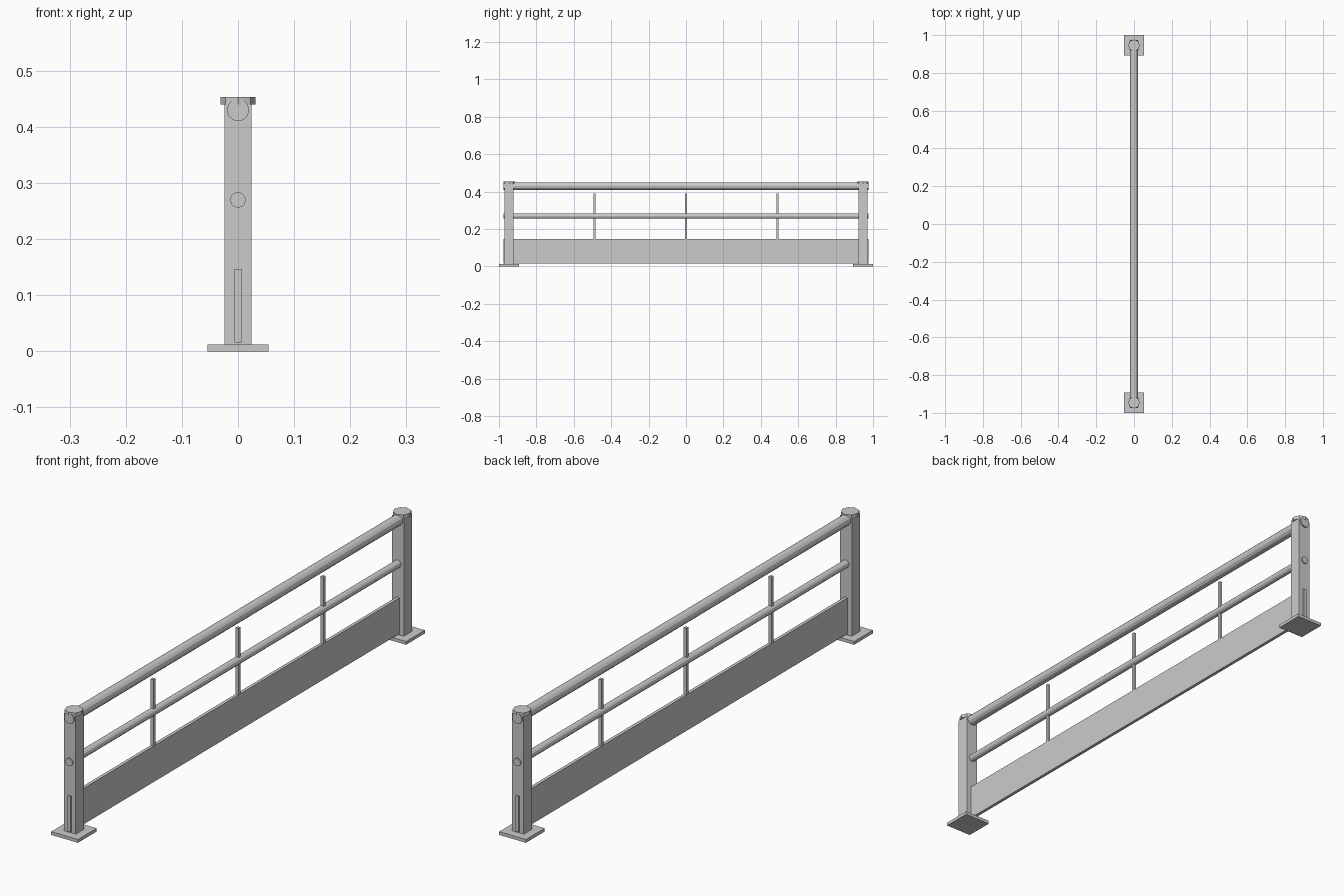
import bpy
import bmesh
from math import pi
from mathutils import Matrix

if "Cube" in bpy.data.objects:
    bpy.data.objects.remove(bpy.data.objects["Cube"], do_unlink=True)

GREY = (0.6, 0.6, 0.6, 1)
steel = bpy.data.materials.new("light grey steel")
steel.use_nodes = True
steel.diffuse_color = GREY
steel.node_tree.nodes["Principled BSDF"].inputs["Base Color"].default_value = GREY

POST_Y = 0.946
RAIL_HALF = 0.975


def finish(name, bm):
    mesh = bpy.data.meshes.new(name)
    bm.to_mesh(mesh)
    bm.free()
    mesh.materials.append(steel)
    obj = bpy.data.objects.new(name, mesh)
    bpy.context.collection.objects.link(obj)
    return obj


def box(name, half_x, half_y, z0, z1, y=0):
    bm = bmesh.new()
    place = Matrix.Translation((0, y, (z0 + z1) / 2))
    size = Matrix.Diagonal((2 * half_x, 2 * half_y, z1 - z0, 1))
    bmesh.ops.create_cube(bm, size=1, matrix=place @ size)
    return finish(name, bm)


def cylinder(name, radius, length, sides, y, z, along_y=False):
    bm = bmesh.new()
    place = Matrix.Translation((0, y, z))
    if along_y:
        place = place @ Matrix.Rotation(pi / 2, 4, "X")
    bmesh.ops.create_cone(bm, cap_ends=True, segments=sides, radius1=radius,
                          radius2=radius, depth=length, matrix=place)
    return finish(name, bm)


# End posts with base plates and octagonal caps
for side, y in (("front", -POST_Y), ("back", POST_Y)):
    box(side + "_base_plate", 0.054, 0.054, 0, 0.012, y)
    box(side + "_post", 0.024, 0.024, 0.012, 0.44, y)
    cylinder(side + "_post_cap", 0.031, 0.013, 8, y, 0.4465)

# Round rails running through both posts
cylinder("top_rail", 0.02, 2 * RAIL_HALF, 12, 0, 0.43, along_y=True)
cylinder("middle_rail", 0.014, 2 * RAIL_HALF, 12, 0, 0.27, along_y=True)

# Kick board along the bottom
box("kick_board", 0.006, RAIL_HALF, 0.016, 0.147)

# Slim uprights standing on the kick board
for name, y in (("front", -0.49), ("centre", 0), ("back", 0.49)):
    box(name + "_upright", 0.0055, 0.0055, 0.147, 0.39, y)
